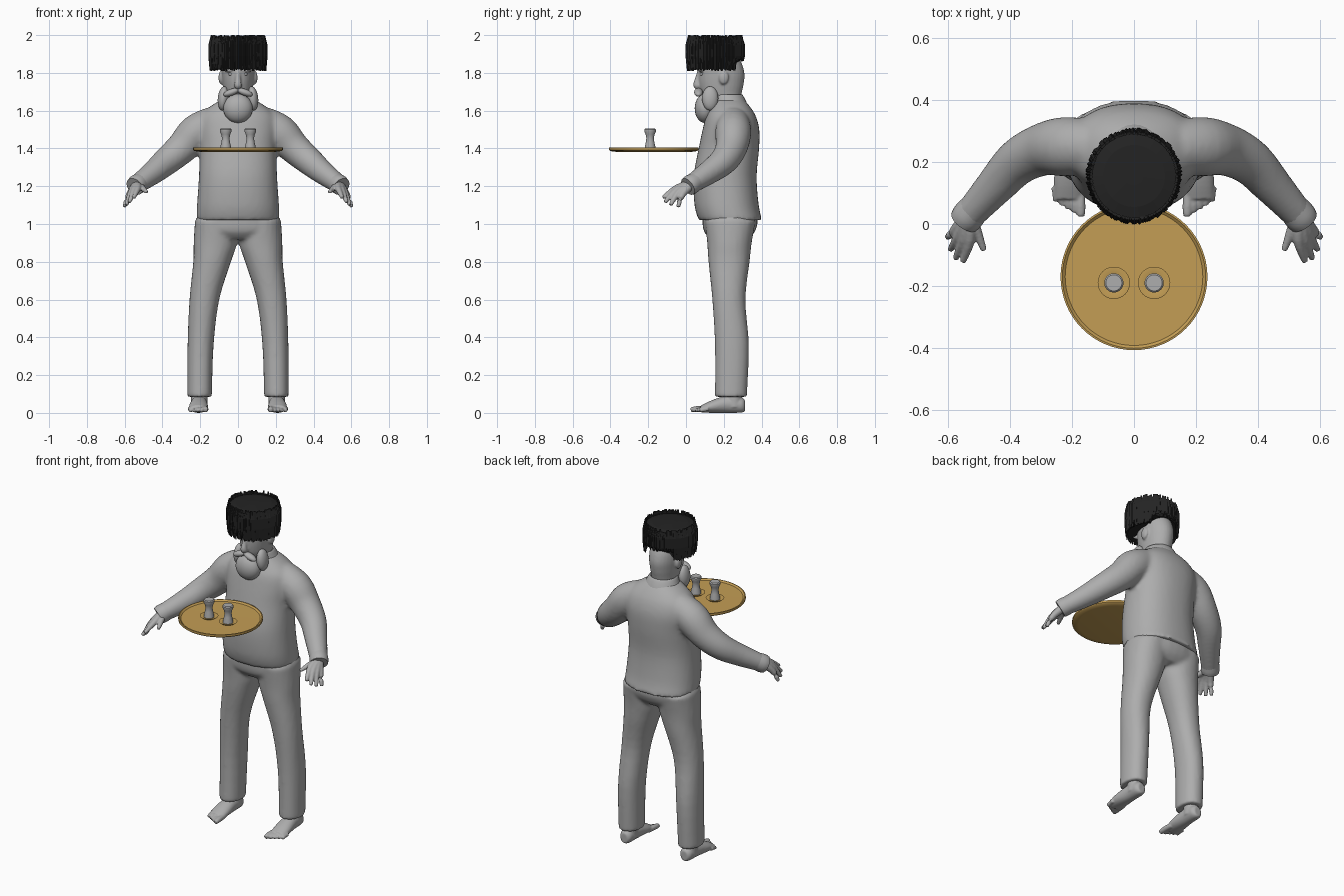
import bpy, bmesh, math, random
from mathutils import Vector, Matrix

random.seed(4)
cube = bpy.data.objects.get("Cube")
if cube:
    bpy.data.objects.remove(cube)

X, Y, Z = Vector((1, 0, 0)), Vector((0, 1, 0)), Vector((0, 0, 1))


def material(name, color):
    m = bpy.data.materials.new(name)
    m.use_nodes = True
    m.diffuse_color = (*color, 1)
    bsdf = m.node_tree.nodes["Principled BSDF"]
    bsdf.inputs["Base Color"].default_value = (*color, 1)
    bsdf.inputs["Roughness"].default_value = 0.7
    return m


GREY = material("plain grey", (0.42, 0.42, 0.42))
BLACK = material("fur black", (0.017, 0.017, 0.017))
GOLD = material("tray gold", (0.55, 0.34, 0.09))


def blend(a, b, c, d, t):
    """Catmull-Rom step between rings b and c."""
    return [0.5 * (2 * q + (r - p) * t + (2 * p - 5 * q + 4 * r - s) * t ** 2
                   + (3 * q - p - 3 * r + s) * t ** 3) for p, q, r, s in zip(a, b, c, d)]


def loft(bm, rings, n=24, steps=4, axes=None, power=1.0):
    """Closed skin through rings (x, y, z, radius_u, radius_v)."""
    fine = []
    for i in range(len(rings) - 1):
        quad = [rings[max(0, min(len(rings) - 1, i + k))] for k in (-1, 0, 1, 2)]
        fine += [blend(*quad, s / steps) for s in range(steps)]
    fine.append(rings[-1])
    loops = []
    for i, ring in enumerate(fine):
        if axes:
            u, v = axes
        else:
            t = Vector(fine[min(i + 1, len(fine) - 1)][:3]) - Vector(fine[max(i - 1, 0)][:3])
            t.normalize()
            u = t.cross(Y if abs(t.z) > 0.9 else Z).normalized()
            v = t.cross(u)
        loop = []
        for k in range(n):
            a = math.tau * k / n
            c, s = math.cos(a), math.sin(a)
            c, s = math.copysign(abs(c) ** power, c), math.copysign(abs(s) ** power, s)
            loop.append(bm.verts.new(Vector(ring[:3]) + u * c * ring[3] + v * s * ring[4]))
        loops.append(loop)
    for a, b in zip(loops, loops[1:]):
        for k in range(n):
            bm.faces.new((a[k], a[(k + 1) % n], b[(k + 1) % n], b[k]))
    bm.faces.new(loops[0])
    bm.faces.new(loops[-1])
    return loops


def tube(bm, points, **kw):
    """Round tube through points (x, y, z, radius)."""
    return loft(bm, [(*p, p[3]) for p in points], **kw)


def column(bm, rings, **kw):
    """Level oval rings (x, y, z, rx, ry)."""
    return loft(bm, rings, axes=(X, Y), **kw)


def lathe(bm, x, y, profile, n=48):
    return column(bm, [(x, y, z, r, r) for r, z in profile], n=n, steps=1)


def ball(bm, center, radii, tilt=0):
    m = Matrix.Translation(center) @ Matrix.Rotation(tilt, 4, "Y") @ Matrix.Diagonal((*radii, 1))
    bmesh.ops.create_uvsphere(bm, u_segments=24, v_segments=14, radius=1, matrix=m)


def mirror(points, s):
    return [(p[0] * s, *p[1:]) for p in points]


def make(name, bm, mat, voxel=0, soften=4, smooth=True):
    bmesh.ops.recalc_face_normals(bm, faces=bm.faces)
    mesh = bpy.data.meshes.new(name)
    bm.to_mesh(mesh)
    bm.free()
    mesh.materials.append(mat)
    ob = bpy.data.objects.new(name, mesh)
    bpy.context.collection.objects.link(ob)
    if voxel:
        r = ob.modifiers.new("fuse", "REMESH")
        r.mode, r.voxel_size, r.use_smooth_shade = "VOXEL", voxel, True
        f = ob.modifiers.new("soften", "SMOOTH")
        f.factor, f.iterations = 0.5, soften
    elif smooth:
        bpy.ops.object.select_all(action="DESELECT")
        ob.select_set(True)
        bpy.context.view_layer.objects.active = ob
        bpy.ops.object.shade_smooth_by_angle(angle=math.radians(40))
    return ob


SIDES = ((1, "left"), (-1, "right"))

# Jacket: torso and sleeves fused together
bm = bmesh.new()
column(bm, [(0, .235, 1.02, .22, .168), (0, .215, 1.1, .217, .17), (0, .207, 1.25, .207, .167),
            (0, .227, 1.4, .203, .16), (0, .238, 1.5, .212, .15), (0, .238, 1.57, .2, .132),
            (0, .235, 1.62, .15, .105), (0, .225, 1.66, .085, .08)], n=40, power=.88)
arm = [(.13, .25, 1.54, .085), (.22, .25, 1.485, .096), (.295, .24, 1.405, .085),
       (.375, .2, 1.335, .075), (.45, .12, 1.272, .063), (.54, .02, 1.205, .049)]
for s, side in SIDES:
    tube(bm, mirror(arm, s))
make("jacket", bm, GREY, voxel=.012, soften=6)

# Collar
bm = bmesh.new()
column(bm, [(0, .23, 1.6, .125, .105), (0, .228, 1.645, .1, .092),
            (0, .218, 1.685, .08, .08), (0, .215, 1.68, .07, .07)], n=32)
make("collar", bm, GREY)

# Trousers: hips and legs fused together
bm = bmesh.new()
column(bm, [(0, .22, 1.1, .19, .13), (0, .233, 1.02, .222, .146),
            (0, .23, .96, .215, .135), (0, .23, .92, .16, .1)], n=32, power=.9)
leg = [(.115, .235, 1.02, .113, .135), (.12, .23, .9, .115, .118), (.137, .228, .8, .1, .109),
       (.178, .227, .6, .079, .088), (.198, .243, .36, .069, .09), (.203, .238, .085, .065, .085)]
for s, side in SIDES:
    column(bm, mirror(leg, s), power=.92)
make("trousers", bm, GREY, voxel=.011, soften=5)

# Bare feet with five toes
foot = [(.205, .312, .038, .022, .03), (.205, .29, .042, .038, .041), (.206, .22, .046, .043, .046),
        (.209, .14, .034, .05, .034), (.21, .08, .021, .046, .019)]
for s, side in SIDES:
    bm = bmesh.new()
    loft(bm, mirror(foot, s), axes=(X, Z))
    tube(bm, mirror([(.205, .255, .03, .044), (.205, .25, .15, .042)], s))
    for i in range(5):
        x, tip, r = .172 + .02 * i, .025 + .012 * i, .016 if i == 0 else .0125
        tube(bm, mirror([(x + .004, .12, .022, r), (x, tip + .03, .02, r), (x, tip, r, r * .8)], s), n=12)
    make(side + "_foot", bm, GREY, voxel=.005, soften=3)

# Hands: each finger runs from the wrist through its knuckle to the tip
fingers = [((.512, -.012, 1.195), (.484, -.085, 1.17)), ((.53, -.05, 1.19), (.552, -.122, 1.14)),
           ((.55, -.05, 1.178), (.576, -.112, 1.115)), ((.566, -.04, 1.166), (.592, -.082, 1.1)),
           ((.576, -.02, 1.155), (.602, -.042, 1.09))]
wrist = (.535, .03, 1.21)
for s, side in SIDES:
    bm = bmesh.new()
    for knuckle, tip in fingers:
        tube(bm, mirror([(*wrist, .026), (*knuckle, .018), (*tip, .01)], s), n=12)
    make(side + "_hand", bm, GREY, voxel=.005, soften=2)
    bm = bmesh.new()
    tube(bm, mirror([(.515, .05, 1.224, .05), (.535, .026, 1.209, .053), (.547, .01, 1.198, .05)], s))
    make(side + "_cuff", bm, GREY)

# Head with nose, brows, eyes and ears
bm = bmesh.new()
column(bm, [(0, .22, 1.56, .066, .068), (0, .215, 1.64, .066, .07), (0, .19, 1.69, .074, .104),
            (0, .187, 1.74, .081, .118), (0, .187, 1.8, .086, .122), (0, .175, 1.87, .084, .11),
            (0, .165, 1.93, .05, .06)], n=32)
tube(bm, [(0, .072, 1.81, .012), (0, .062, 1.77, .014), (0, .058, 1.735, .02), (0, .075, 1.722, .014)], n=16)
for s, side in SIDES:
    ball(bm, (s * .04, .08, 1.815), (.036, .014, .009), s * .15)
    ball(bm, (s * .09, .2, 1.775), (.013, .026, .036))
make("head", bm, GREY, voxel=.006, soften=3)
for s, side in SIDES:
    bm = bmesh.new()
    ball(bm, (s * .036, .087, 1.793), (.014, .012, .009))
    make(side + "_eye", bm, GREY)

# Beard and moustache
bm = bmesh.new()
ball(bm, (0, .1, 1.612), (.078, .054, .077))
for s, side in SIDES:
    ball(bm, (s * .078, .128, 1.665), (.029, .043, .064), s * -.1)
make("beard", bm, GREY)
bm = bmesh.new()
for s, side in SIDES:
    ball(bm, (s * .036, .066, 1.697), (.044, .023, .018), s * .35)
make("moustache", bm, GREY)

# Shaggy fur hat, shorter at the nape
bm = bmesh.new()
HY = .155
rings = lathe(bm, 0, HY, [(.136, 1.822), (.142, 1.875), (.144, 1.93), (.138, 1.975), (.1, 1.984), (.03, 1.987)])
for v in rings[0]:
    if v.co.y - HY > .1:
        v.co.z = 1.865
count = 170
for i in range(count):
    a = math.tau * (i + random.uniform(-.3, .3)) / count
    c, s = math.cos(a), math.sin(a)
    end = random.uniform(1.86, 1.89) if s > .75 else random.uniform(1.81, 1.822)
    top = 2 - .022 * random.random() ** 1.5
    out = random.uniform(-.004, .003)
    profile = [(.138, top, .006), (.147 + out, 1.95, .007), (.148 + out, 1.89, .007), (.144 + out, end, .004)]
    tube(bm, [(r * c, HY + r * s, z, w) for r, z, w in profile], n=4, steps=1)
make("fur_hat", bm, BLACK, smooth=False)

# Round tray with a raised lip
bm = bmesh.new()
lathe(bm, 0, -.17, [(.2, 1.382), (.23, 1.386), (.237, 1.392), (.237, 1.404), (.231, 1.405),
                    (.222, 1.397), (.05, 1.396)], n=64)
make("tray", bm, GOLD)

# Saucers and waisted cups
for s, side in SIDES:
    bm = bmesh.new()
    lathe(bm, s * .065, -.19, [(.04, 1.394), (.052, 1.404), (.049, 1.405), (.03, 1.398)], n=40)
    make(side + "_saucer", bm, GOLD)
    bm = bmesh.new()
    lathe(bm, s * .065, -.19, [(.029, 1.397), (.028, 1.41), (.022, 1.435), (.02, 1.455), (.024, 1.475),
                               (.031, 1.49), (.031, 1.5), (.026, 1.505)], n=32)
    make(side + "_cup", bm, GREY)
